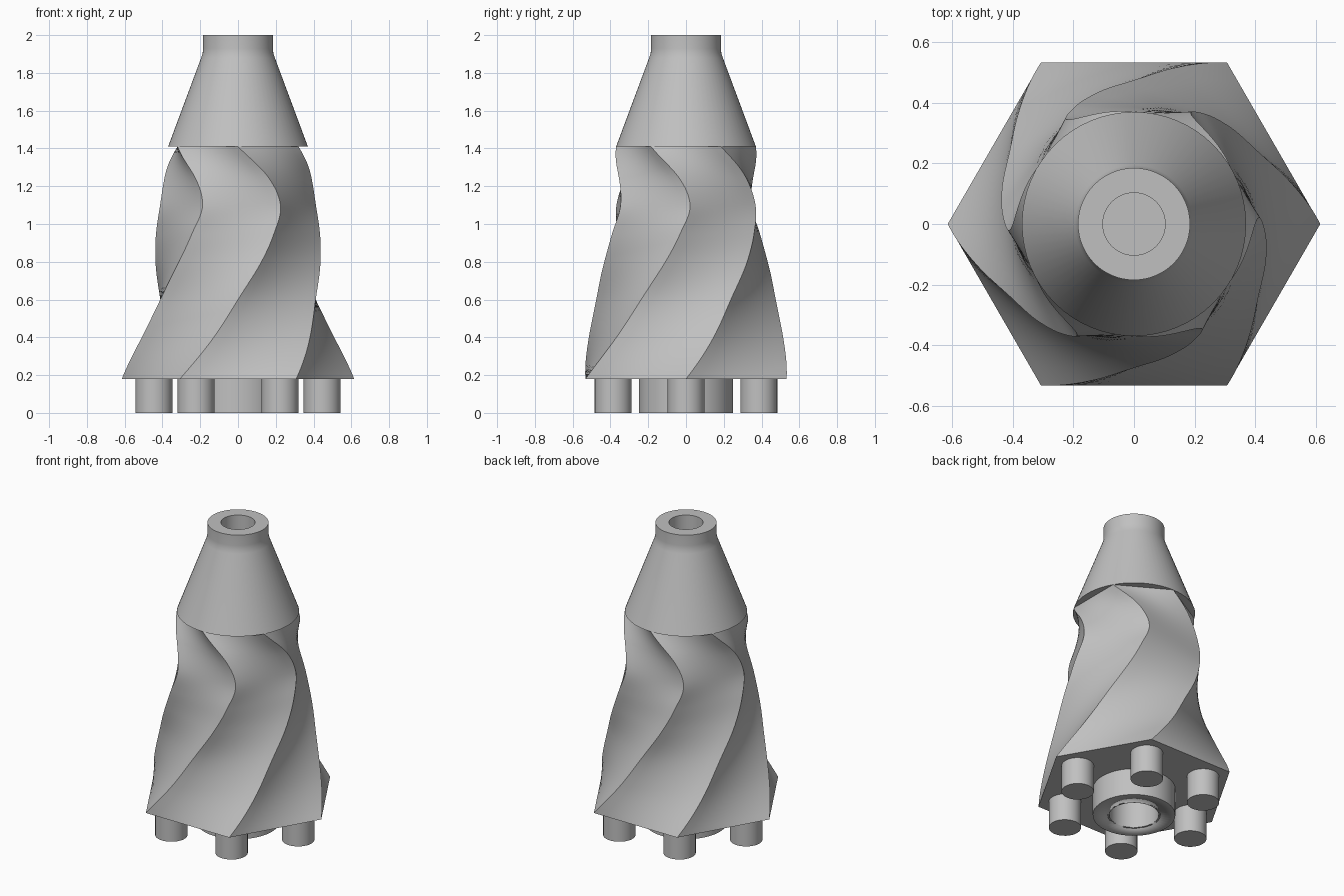
import bpy, bmesh
from math import sin, cos, pi, radians, tau
from mathutils import Vector

cube = bpy.data.objects.get("Cube")
if cube:
    bpy.data.objects.remove(cube, do_unlink=True)

grey = bpy.data.materials.new("light grey")
grey.use_nodes = True
grey.diffuse_color = (0.53, 0.53, 0.53, 1)
grey.node_tree.nodes["Principled BSDF"].inputs["Base Color"].default_value = grey.diffuse_color


def loft(name, rings, at=(0, 0, 0)):
    """Skin a list of equal point rings and cap both ends."""
    bm = bmesh.new()
    loops = [[bm.verts.new(p) for p in ring] for ring in rings]
    n = len(loops[0])
    for a, b in zip(loops, loops[1:]):
        for i in range(n):
            j = (i + 1) % n
            bm.faces.new((a[i], a[j], b[j], b[i]))
    bm.faces.new(loops[0][::-1])
    bm.faces.new(loops[-1])
    bmesh.ops.recalc_face_normals(bm, faces=bm.faces)
    mesh = bpy.data.meshes.new(name)
    bm.to_mesh(mesh)
    bm.free()
    mesh.materials.append(grey)
    ob = bpy.data.objects.new(name, mesh)
    ob.location = at
    bpy.context.collection.objects.link(ob)
    bpy.ops.object.select_all(action="DESELECT")
    ob.select_set(True)
    bpy.context.view_layer.objects.active = ob
    bpy.ops.object.shade_smooth_by_angle(angle=radians(30))
    return ob


def circle(r, z, n=48):
    return [Vector((r * cos(tau * i / n), r * sin(tau * i / n), z)) for i in range(n)]


def hexagon(z, r, twist, per_side=8):
    corners = [Vector((r * cos(radians(twist) + k * pi / 3),
                       r * sin(radians(twist) + k * pi / 3), z)) for k in range(6)]
    return [corners[k].lerp(corners[(k + 1) % 6], s / per_side)
            for k in range(6) for s in range(per_side)]


def smooth_path(keys, steps=8):
    """Catmull-Rom interpolation through the keys."""
    k = [Vector(p) for p in keys]
    k = [2 * k[0] - k[1]] + k + [2 * k[-1] - k[-2]]
    out = []
    for a, b, c, d in zip(k, k[1:], k[2:], k[3:]):
        for i in range(steps):
            t = i / steps
            out.append(b + (c - a) * t / 2 + (2 * a - 5 * b + 4 * c - d) * t * t / 2
                       + (3 * b - a - 3 * c + d) * t ** 3 / 2)
    return out + [k[-2]]


# Twisted hexagonal body: height, corner radius, twist in degrees
sections = [(0.18, 0.615, 0), (0.4, 0.53, 16), (0.6, 0.475, 30), (0.8, 0.45, 46),
            (0.95, 0.435, 56), (1.1, 0.413, 63), (1.25, 0.39, 54), (1.41, 0.37, 30)]
bore = [circle(0.15, 0.6), circle(0.15, 0.18)]
loft("twisted_body", bore + [hexagon(*s) for s in smooth_path(sections)])

# Conical nose with a straight neck and a blind hole
nose = [(0.37, 1.41), (0.195, 1.88), (0.187, 1.905), (0.185, 1.93), (0.185, 2),
        (0.103, 2), (0.103, 1.5)]
loft("nose_cone", [circle(r, z, 64) for r, z in nose])

# Hollow collar beneath the body
collar = [(0.15, 0.19), (0.15, 0), (0.25, 0), (0.25, 0.18), (0.15, 0.18)]
hub = loft("base_collar", [circle(r, z) for r, z in collar[1:4]])
bm = bmesh.new()
bm.from_mesh(hub.data)
bmesh.ops.delete(bm, geom=[f for f in bm.faces if len(f.verts) > 4], context="FACES")
rims = [e for e in bm.edges if e.is_boundary]
bmesh.ops.bridge_loops(bm, edges=rims)
bmesh.ops.recalc_face_normals(bm, faces=bm.faces)
bm.to_mesh(hub.data)
bm.free()
# Straight lining that carries the bore through the collar
loft("collar_lining", [circle(r, z) for r, z in
                       [(0.149, 0.55), (0.149, 0), (0.16, 0), (0.16, 0.18)]])

# Six round pegs, one under each corner
for k in range(6):
    a = k * pi / 3
    loft(f"peg_{k + 1}", [circle(0.098, 0, 32), circle(0.098, 0.18, 32)],
         (0.445 * cos(a), 0.445 * sin(a), 0))
